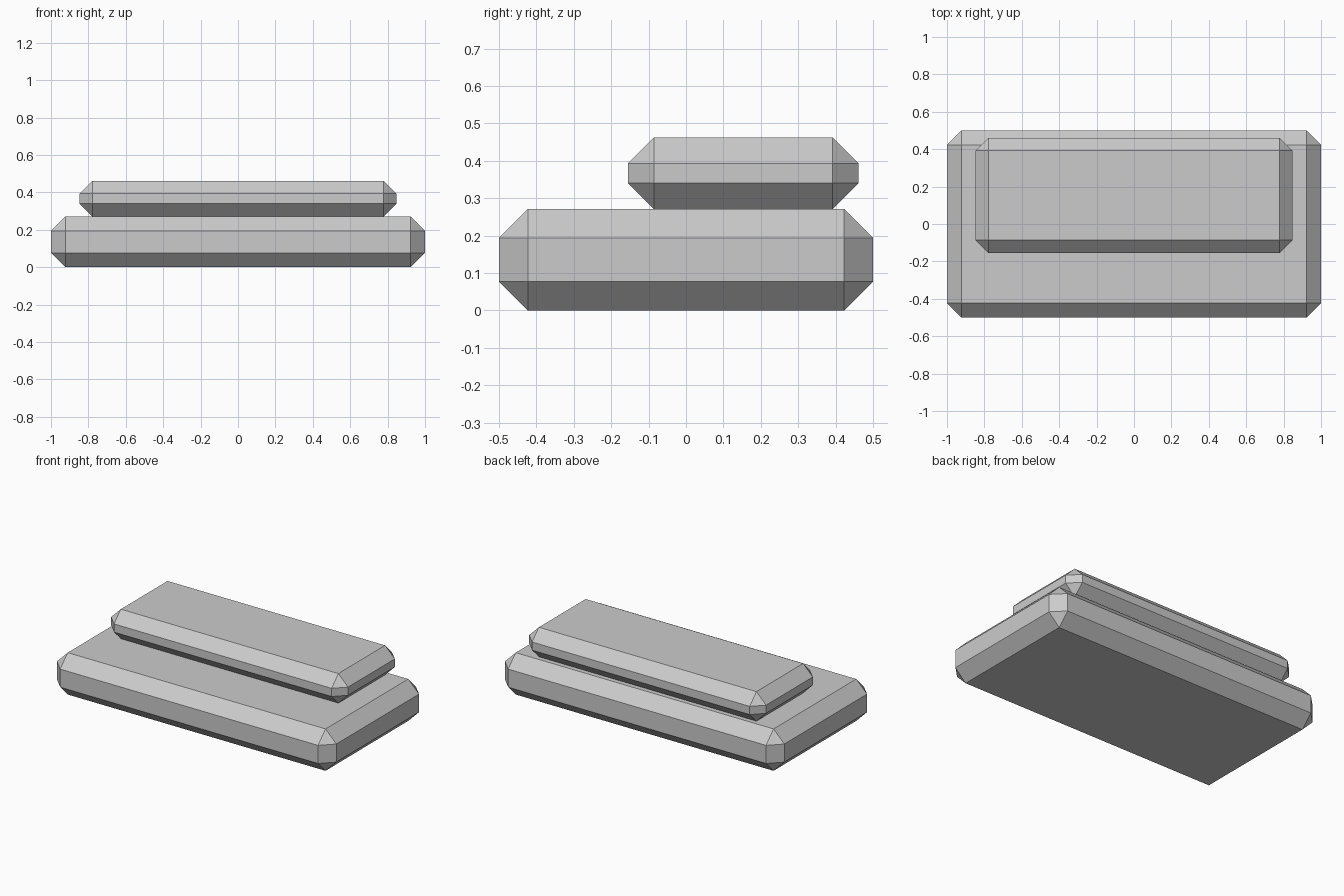
import bpy

cube = bpy.data.objects.get("Cube")
if cube:
    bpy.data.objects.remove(cube, do_unlink=True)

# Single stone grey for both slabs
GREY = (0.6, 0.6, 0.6, 1.0)
grey = bpy.data.materials.new("stone_grey")
grey.use_nodes = True
grey.diffuse_color = GREY
grey.node_tree.nodes["Principled BSDF"].inputs["Base Color"].default_value = GREY


def chamfered_slab(name, size, centre, chamfer):
    """Box with flat single-segment chamfers on every edge."""
    bpy.ops.mesh.primitive_cube_add(size=1, location=centre)
    slab = bpy.context.object
    slab.name = name
    slab.scale = size
    bpy.ops.object.transform_apply(location=False, rotation=False, scale=True)
    bevel = slab.modifiers.new("chamfer", "BEVEL")
    bevel.width = chamfer
    bevel.segments = 1
    bevel.limit_method = "NONE"
    slab.data.materials.append(grey)
    return slab


# Wide lower step, and the smaller upper step set towards the back
chamfered_slab("lower_step", (2.0, 1.0, 0.271), (0, 0, 0.1355), 0.077)
chamfered_slab("upper_step", (1.696, 0.616, 0.191), (0, 0.153, 0.3665), 0.069)
